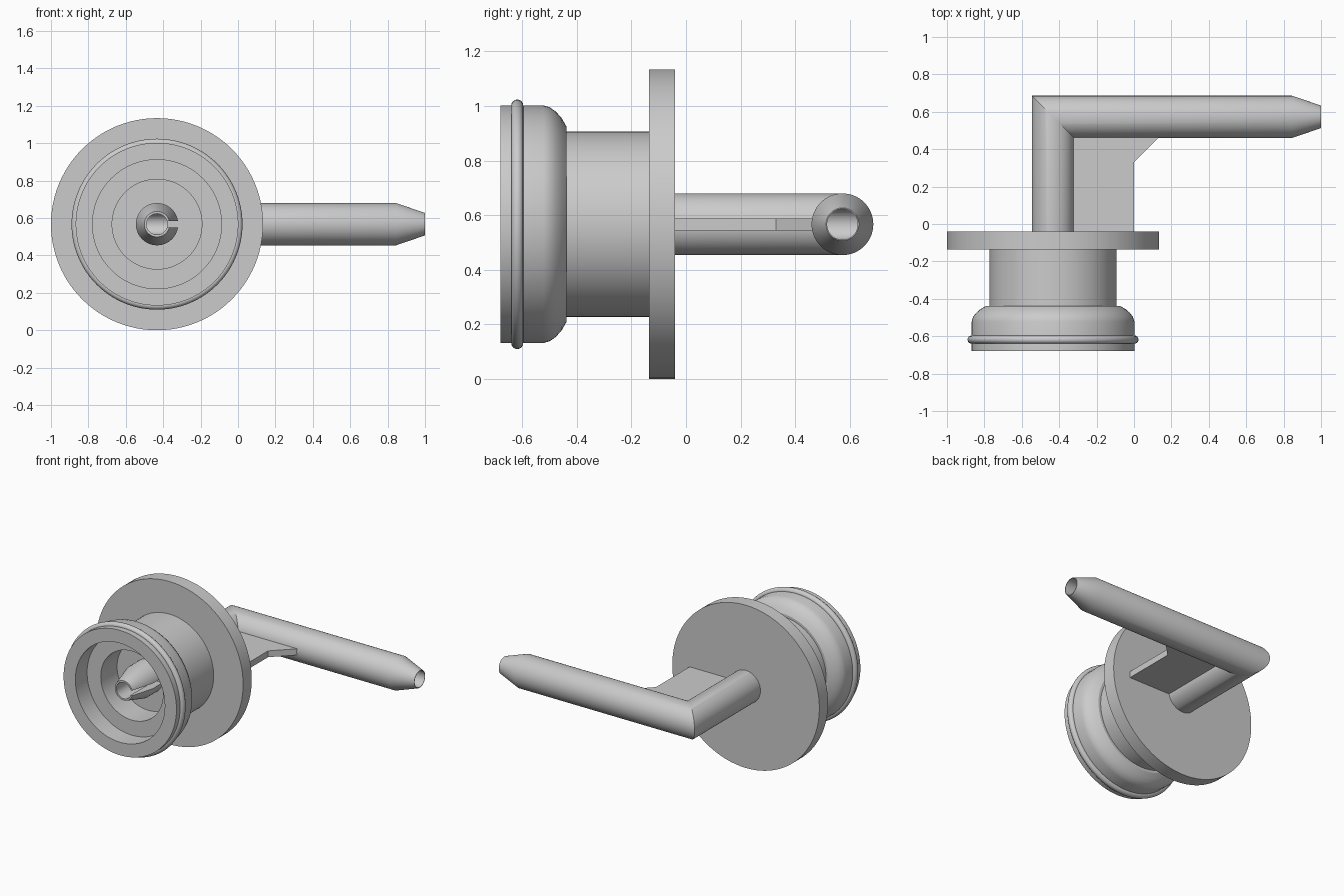
import bpy, bmesh, math
from mathutils import Vector

if "Cube" in bpy.data.objects:
    bpy.data.objects.remove(bpy.data.objects["Cube"], do_unlink=True)

CX, CZ = -0.433, 0.567      # axis of the round body
BEND_Y = 0.573              # height of the pipe elbow along the axis
SEG = 96

grey = bpy.data.materials.new("light grey plastic")
grey.use_nodes = True
colour = (0.6, 0.6, 0.6, 1)
grey.diffuse_color = colour
grey.node_tree.nodes["Principled BSDF"].inputs["Base Color"].default_value = colour


def finish(bm, name, smooth=True):
    bmesh.ops.recalc_face_normals(bm, faces=bm.faces)
    mesh = bpy.data.meshes.new(name)
    bm.to_mesh(mesh)
    bm.free()
    obj = bpy.data.objects.new(name, mesh)
    bpy.context.collection.objects.link(obj)
    mesh.materials.append(grey)
    if smooth:
        bpy.ops.object.select_all(action="DESELECT")
        obj.select_set(True)
        bpy.context.view_layer.objects.active = obj
        bpy.ops.object.shade_smooth_by_angle(angle=math.radians(25))
    return obj


def loft_loop(name, stations, seg=SEG):
    """Join rings into a closed tube; each station maps an angle to a point."""
    bm = bmesh.new()
    rings = [[bm.verts.new(s(2 * math.pi * i / seg)) for i in range(seg)] for s in stations]
    for k, a in enumerate(rings):
        b = rings[(k + 1) % len(rings)]
        for i in range(seg):
            j = (i + 1) % seg
            bm.faces.new((a[i], a[j], b[j], b[i]))
    return finish(bm, name)


def along_y(r, y):
    return lambda t: Vector((CX + r * math.cos(t), y, CZ + r * math.sin(t)))


def elbow(r):
    return lambda t: Vector((CX + r * math.cos(t), BEND_Y - r * math.cos(t), CZ + r * math.sin(t)))


def along_x(r, x):
    return lambda t: Vector((x, BEND_Y - r * math.cos(t), CZ + r * math.sin(t)))


def plate(name, outline, z0, z1):
    bm = bmesh.new()
    face = bm.faces.new([bm.verts.new((x, y, z0)) for x, y in outline])
    up = bmesh.ops.extrude_face_region(bm, geom=[face])["geom"]
    bmesh.ops.translate(bm, vec=(0, 0, z1 - z0),
                        verts=[v for v in up if isinstance(v, bmesh.types.BMVert)])
    return finish(bm, name, smooth=False)


# Round body: flange, neck, rounded cap and stepped socket
body = [(0.1, -0.04), (0.567, -0.04), (0.567, -0.135), (0.34, -0.135), (0.34, -0.438),
        (0.358, -0.438), (0.388, -0.455), (0.412, -0.476), (0.428, -0.498), (0.435, -0.522),
        (0.435, -0.68), (0.345, -0.68), (0.345, -0.55), (0.24, -0.55), (0.24, -0.37), (0.1, -0.37)]
loft_loop("flanged_body", [along_y(r, y) for r, y in body])

# Sealing ring around the cap
ring = [(0.435 + 0.022 * math.cos(a), -0.618 + 0.022 * math.sin(a))
        for a in [2 * math.pi * k / 16 for k in range(16)]]
loft_loop("sealing_ring", [along_y(r, y) for r, y in ring])

# Hollow mitred pipe with a tapered tip at both ends
pipe = loft_loop("elbow_pipe", [
    along_y(0.068, -0.64), along_y(0.113, -0.48), elbow(0.113),
    along_x(0.113, 0.845), along_x(0.06, 1.0),
    along_x(0.056, 1.0), elbow(0.056), along_y(0.056, -0.64)], 64)

# Slot through one side of the inner nozzle
slot = plate("slot_cutter", [(CX, -0.75), (CX + 0.2, -0.75), (CX + 0.2, -0.372), (CX, -0.372)],
             CZ - 0.018, CZ + 0.018)
slot.hide_render = True
slot.hide_set(True)
slot.display_type = "WIRE"
cut = pipe.modifiers.new("slot", "BOOLEAN")
cut.operation = "DIFFERENCE"
cut.solver = "EXACT"
cut.object = slot
bpy.context.view_layer.objects.active = pipe
bpy.ops.object.modifier_apply(modifier=cut.name)
bpy.data.objects.remove(slot, do_unlink=True)

# Flat web bracing the elbow against the flange
plate("bracing_web", [(CX + 0.08, -0.05), (0, -0.05), (0, 0.33), (0.15, 0.48), (CX + 0.08, 0.48)],
      CZ - 0.022, CZ + 0.022)
